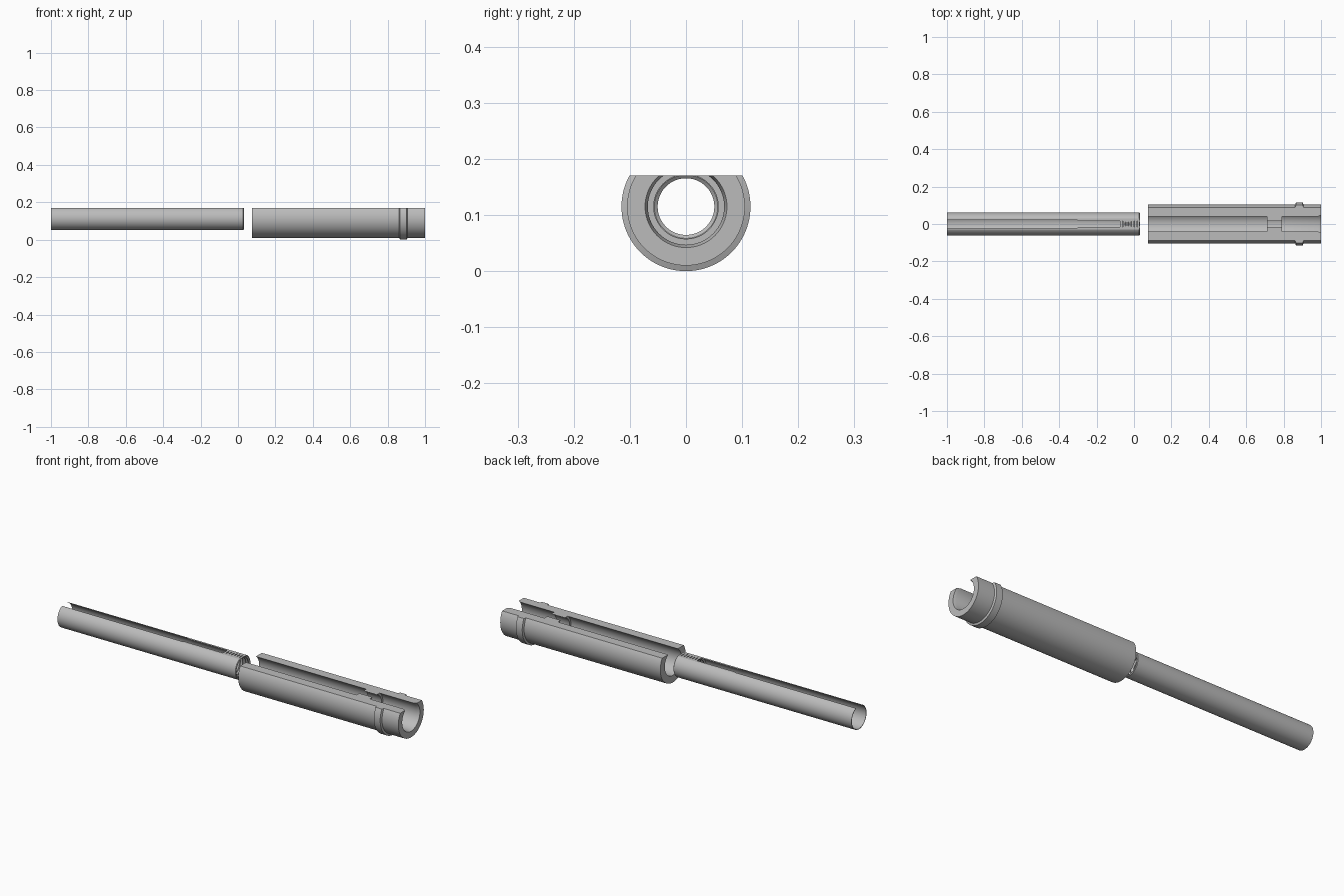
import bpy, bmesh, math

if "Cube" in bpy.data.objects:
    bpy.data.objects.remove(bpy.data.objects["Cube"])

AXIS_Z = 0.115   # height of the common axis
CUT_Z = 0.17     # flat top that slices both tubes open
SEGS = 96

steel = bpy.data.materials.new("grey metal")
steel.diffuse_color = (0.5, 0.5, 0.5, 1)
steel.use_nodes = True
steel.node_tree.nodes["Principled BSDF"].inputs["Base Color"].default_value = steel.diffuse_color


def lathe_cut(name, profile):
    """Revolve a closed (x, radius) profile about the x axis, slice off the top."""
    bm = bmesh.new()
    rings = []
    for i in range(SEGS):
        a = 2 * math.pi * i / SEGS
        rings.append([bm.verts.new((x, r * math.sin(a), AXIS_Z + r * math.cos(a)))
                      for x, r in profile])
    n = len(profile)
    for i in range(SEGS):
        p, q = rings[i], rings[(i + 1) % SEGS]
        for j in range(n):
            k = (j + 1) % n
            bm.faces.new((p[j], p[k], q[k], q[j]))
    bmesh.ops.bisect_plane(bm, geom=bm.verts[:] + bm.edges[:] + bm.faces[:],
                           plane_co=(0, 0, CUT_Z), plane_no=(0, 0, 1),
                           clear_outer=True, dist=1e-6)
    rim = [e for e in bm.edges if e.is_boundary]
    bmesh.ops.triangle_fill(bm, use_beauty=True, use_dissolve=False,
                            edges=rim, normal=(0, 0, 1))
    bmesh.ops.recalc_face_normals(bm, faces=bm.faces[:])
    mesh = bpy.data.meshes.new(name)
    bm.to_mesh(mesh)
    bm.free()
    mesh.materials.append(steel)
    ob = bpy.data.objects.new(name, mesh)
    bpy.context.collection.objects.link(ob)
    bpy.ops.object.select_all(action='DESELECT')
    ob.select_set(True)
    bpy.context.view_layer.objects.active = ob
    bpy.ops.object.shade_smooth_by_angle(angle=math.radians(25))
    return ob


# Thin tube: stepped bore with a threaded right end
tube = [(-1.0, 0.062), (0.028, 0.062), (0.031, 0.059), (0.031, 0.0565)]
pitch, turns = 0.0155, 7
for t in range(turns):
    x = 0.031 - t * pitch
    tube += [(x - 0.005, 0.0505), (x - 0.009, 0.0505), (x - 0.014, 0.0575)]
tube += [(-0.083, 0.0575), (-0.30, 0.0575), (-0.305, 0.0592), (-1.0, 0.0592)]
lathe_cut("threaded_inner_tube", tube)

# Thick sleeve: collar near the right end, narrow throat in the bore
sleeve = [
    (0.075, 0.068), (0.075, 0.105),
    (0.862, 0.105), (0.866, 0.115), (0.902, 0.115), (0.906, 0.105),
    (1.0, 0.105), (1.0, 0.073),
    (0.985, 0.068), (0.79, 0.068), (0.79, 0.0575),
    (0.712, 0.0575), (0.712, 0.068),
]
lathe_cut("collared_outer_sleeve", sleeve)
